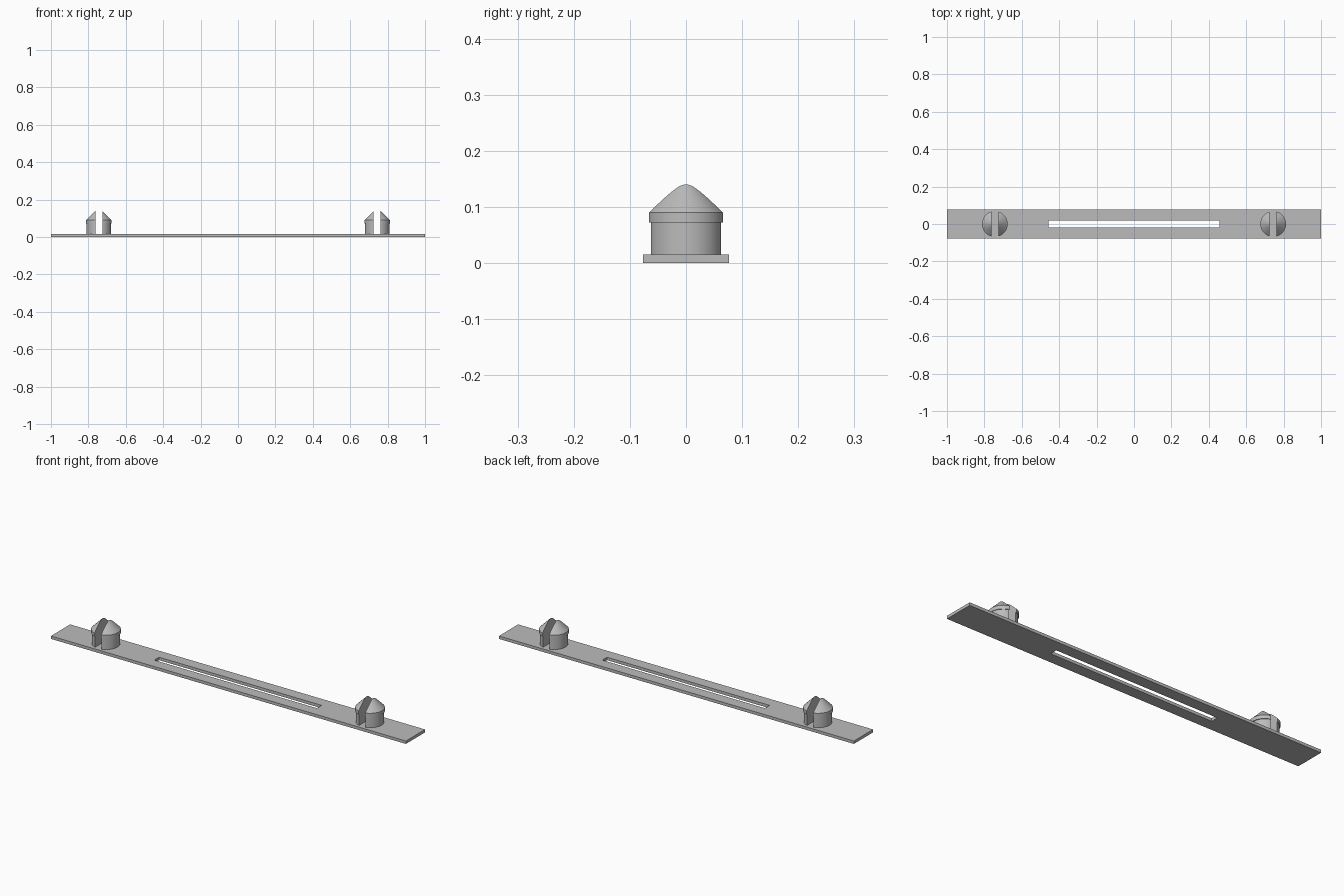
import bpy, bmesh, math
from mathutils import Vector

cube = bpy.data.objects.get("Cube")
if cube:
    bpy.data.objects.remove(cube, do_unlink=True)

PLATE_H = 0.015
PEG_X = 0.744
HALF_GAP = 0.0185

grey = bpy.data.materials.new("plain grey")
grey.use_nodes = True
colour = (0.5, 0.5, 0.5, 1)
grey.diffuse_color = colour
grey.node_tree.nodes["Principled BSDF"].inputs["Base Color"].default_value = colour


def make_object(name, bm):
    bmesh.ops.recalc_face_normals(bm, faces=bm.faces[:])
    mesh = bpy.data.meshes.new(name)
    bm.to_mesh(mesh)
    bm.free()
    mesh.materials.append(grey)
    obj = bpy.data.objects.new(name, mesh)
    bpy.context.collection.objects.link(obj)
    return obj


def rectangle(bm, hx, hy):
    corners = [(-hx, -hy), (hx, -hy), (hx, hy), (-hx, hy)]
    return [bm.verts.new((x, y, 0)) for x, y in corners]


# Flat strip with a long slot through its middle
bm = bmesh.new()
outer = rectangle(bm, 1.0, 0.077)
inner = rectangle(bm, 0.458, 0.019)
for i in range(4):
    j = (i + 1) % 4
    bm.faces.new((outer[i], outer[j], inner[j], inner[i]))
ring = bmesh.ops.extrude_face_region(bm, geom=bm.faces[:])
top = [v for v in ring["geom"] if isinstance(v, bmesh.types.BMVert)]
bmesh.ops.translate(bm, verts=top, vec=(0, 0, PLATE_H))
make_object("slotted_plate", bm)


# Split snap peg: a lathed stem, lip and cone, halved on one side of the gap
def peg_half(name, x, side):
    profile = [(0, PLATE_H), (0.065, PLATE_H), (0.065, 0.072),
               (0.0685, 0.072), (0.0685, 0.09), (0, 0.1585)]
    bm = bmesh.new()
    verts = [bm.verts.new((r, 0, z)) for r, z in profile]
    edges = [bm.edges.new(pair) for pair in zip(verts, verts[1:])]
    bmesh.ops.spin(bm, geom=verts + edges, cent=(0, 0, 0), axis=(0, 0, 1),
                   angle=math.tau, steps=64)
    bmesh.ops.remove_doubles(bm, verts=bm.verts[:], dist=1e-5)
    cut = bmesh.ops.bisect_plane(
        bm, geom=bm.verts[:] + bm.edges[:] + bm.faces[:],
        plane_co=(side * HALF_GAP, 0, 0), plane_no=(side, 0, 0), clear_inner=True)
    rim = [e for e in cut["geom_cut"] if isinstance(e, bmesh.types.BMEdge)]
    bmesh.ops.contextual_create(bm, geom=rim)
    bmesh.ops.translate(bm, verts=bm.verts[:], vec=Vector((x, 0, 0)))
    obj = make_object(name, bm)
    bpy.ops.object.select_all(action="DESELECT")
    obj.select_set(True)
    bpy.context.view_layer.objects.active = obj
    bpy.ops.object.shade_smooth_by_angle(angle=math.radians(30))


for peg, x in (("left", PEG_X), ("right", -PEG_X)):
    for half, side in (("outer", 1 if x > 0 else -1), ("inner", -1 if x > 0 else 1)):
        peg_half(f"{peg}_peg_{half}_half", x, side)
